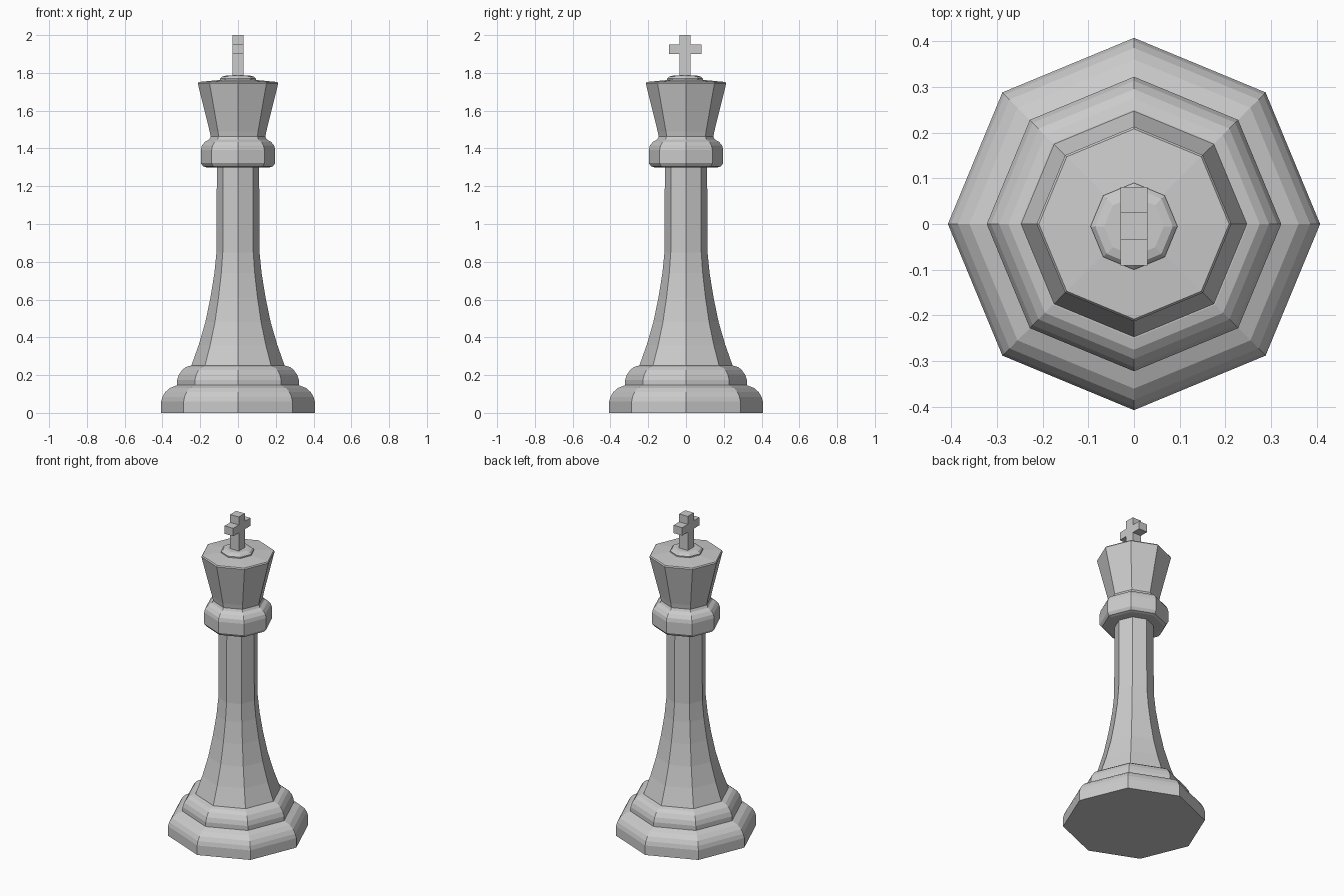
import bpy, bmesh, math

if "Cube" in bpy.data.objects:
    bpy.data.objects.remove(bpy.data.objects["Cube"])

SIDES = 8


def make_object(name, bm):
    bmesh.ops.recalc_face_normals(bm, faces=bm.faces)
    mesh = bpy.data.meshes.new(name)
    bm.to_mesh(mesh)
    bm.free()
    obj = bpy.data.objects.new(name, mesh)
    bpy.context.collection.objects.link(obj)
    return obj


def lathe(name, profile, y=0.0):
    """Turn an (r, z) profile into a flat eight-sided solid, capped at both ends."""
    bm = bmesh.new()
    rings = []
    for r, z in profile:
        rings.append([bm.verts.new((r * math.cos(a), y + r * math.sin(a), z))
                      for a in (2 * math.pi * i / SIDES for i in range(SIDES))])
    for low, high in zip(rings, rings[1:]):
        for i in range(SIDES):
            j = (i + 1) % SIDES
            bm.faces.new((low[i], low[j], high[j], high[i]))
    bm.faces.new(rings[0][::-1])
    bm.faces.new(rings[-1])
    return make_object(name, bm)


# Foot: wide rounded step with a smaller rounded step on top
lathe("base", [(0.407, 0), (0.407, 0.06), (0.40, 0.085), (0.385, 0.11),
               (0.36, 0.132), (0.322, 0.147), (0.322, 0.175), (0.313, 0.202),
               (0.295, 0.228), (0.275, 0.243), (0.25, 0.25)])

# Column: concave flare at the bottom, straight above
lathe("shaft", [(0.247, 0.25), (0.208, 0.36), (0.173, 0.48), (0.146, 0.61),
                (0.125, 0.74), (0.114, 0.85), (0.112, 1.30)])

# Rounded ring under the head
lathe("collar", [(0.168, 1.30), (0.185, 1.305), (0.197, 1.322), (0.197, 1.393),
                 (0.191, 1.415), (0.175, 1.435), (0.148, 1.45)])

# Flared head with a short curved neck and a shallow sloping top
lathe("head", [(0.157, 1.44), (0.145, 1.462), (0.150, 1.49), (0.213, 1.745),
               (0.208, 1.752), (0.09, 1.763)])

# Small button under the finial
lathe("button", [(0.095, 1.758), (0.095, 1.77), (0.085, 1.78), (0.065, 1.785)], y=-0.005)

# Cross finial: outline in the y-z plane, extruded along x
half = [(0.03, 1.78), (0.03, 1.90), (0.086, 1.90), (0.086, 1.95), (0.03, 1.95), (0.03, 2.0)]
outline = half + [(-y, z) for y, z in reversed(half)]
bm = bmesh.new()
face = bm.faces.new([bm.verts.new((-0.03, y - 0.005, z)) for y, z in outline])
side = bmesh.ops.extrude_face_region(bm, geom=[face], use_keep_orig=True)
bmesh.ops.translate(bm, vec=(0.06, 0, 0),
                    verts=[v for v in side["geom"] if isinstance(v, bmesh.types.BMVert)])
make_object("cross_finial", bm)
